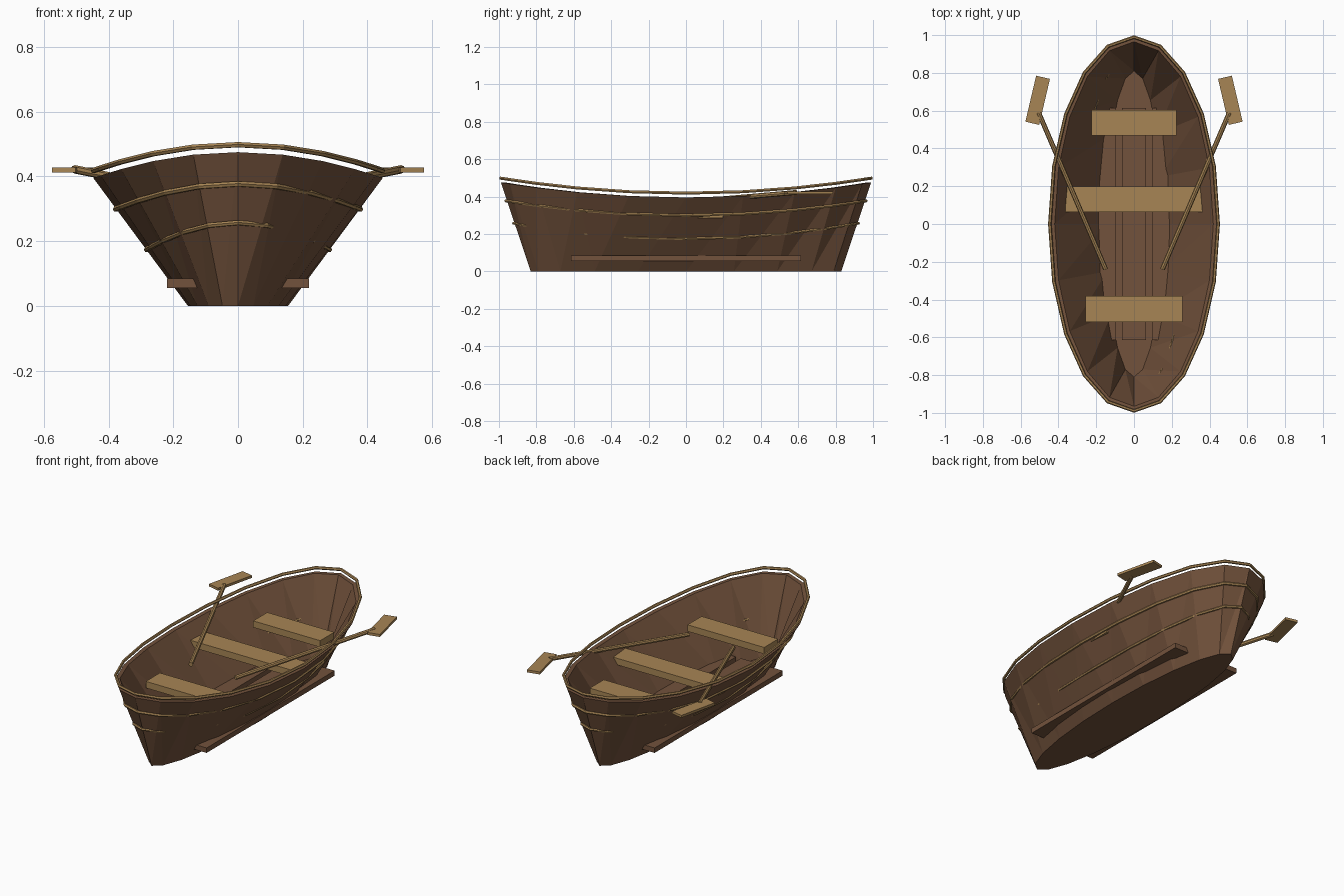
import bpy, math
from mathutils import Vector

if "Cube" in bpy.data.objects:
    bpy.data.objects.remove(bpy.data.objects["Cube"])

N = 20


def material(name, rgb):
    m = bpy.data.materials.new(name)
    m.diffuse_color = (*rgb, 1)
    m.use_nodes = True
    m.node_tree.nodes["Principled BSDF"].inputs["Base Color"].default_value = m.diffuse_color
    return m


DARK = material("dark_wood", (0.17, 0.085, 0.045))
LIGHT = material("light_wood", (0.39, 0.235, 0.09))


def ring(rx, ry, z, sheer=0.0):
    """Ellipse of N points whose ends rise by the sheer."""
    pts = []
    for i in range(N):
        a = 2 * math.pi * i / N
        s = math.sin(a)
        pts.append((rx * math.cos(a), ry * s, z + sheer * s * s))
    return pts


def finish(name, mesh, mat):
    mesh.materials.append(mat)
    ob = bpy.data.objects.new(name, mesh)
    bpy.context.collection.objects.link(ob)
    return ob


def box(name, loc, size, mat, rot=0):
    bpy.ops.mesh.primitive_cube_add(size=1, location=loc, rotation=(0, 0, rot))
    ob = bpy.context.object
    ob.name = name
    ob.scale = size
    ob.data.materials.append(mat)
    return ob


def hoop(name, pts, radius):
    """Closed tube through the points."""
    cu = bpy.data.curves.new(name, 'CURVE')
    cu.dimensions = '3D'
    cu.bevel_depth = radius
    cu.bevel_resolution = 1
    sp = cu.splines.new('POLY')
    sp.points.add(len(pts) - 1)
    for p, co in zip(sp.points, pts):
        p.co = (*co, 1)
    sp.use_cyclic_u = True
    sp.use_smooth = False
    return finish(name, cu, LIGHT)


# Hull: outer shell, rim, inner shell and floor, with twisted side panels split one way
rings = [ring(0.155, 0.83, 0.0), ring(0.447, 0.99, 0.395, 0.08),
         ring(0.42, 0.965, 0.395, 0.08), ring(0.148, 0.81, 0.03)]
verts = [p for r in rings for p in r]
faces = [tuple(reversed(range(N))), tuple(range(3 * N, 4 * N))]
for i in range(N):
    j = (i + 1) % N
    for k in range(3):
        a, b, c, d = k * N + i, k * N + j, (k + 1) * N + j, (k + 1) * N + i
        if k == 2:
            faces += [(a, b, d), (b, c, d)]
        else:
            faces += [(a, b, c), (a, c, d)]
me = bpy.data.meshes.new("hull")
me.from_pydata(verts, [], faces)
finish("hull", me, DARK)

# Gunwale and rubbing strakes
hoop("gunwale", ring(0.446, 0.99, 0.418, 0.08), 0.009)
hoop("upper_strake", ring(0.378, 0.962, 0.299, 0.078), 0.009)
hoop("lower_strake", ring(0.283, 0.922, 0.174, 0.083), 0.008)

# Floor boards, the outer two showing through the hull sides
for i in (-1, 0, 1):
    box("floor_board", (i * 0.157, 0, 0.07), (0.125, 1.23, 0.03), DARK)

# Seats
for name, y, w in (("front_seat", -0.45, 0.515), ("middle_seat", 0.13, 0.725),
                   ("rear_seat", 0.535, 0.45)):
    box(name, (0, y, 0.305), (w, 0.135, 0.04), LIGHT)

# Oars
for s, side in ((-1, "left"), (1, "right")):
    p, q = Vector((s * 0.15, -0.24, 0.35)), Vector((s * 0.505, 0.59, 0.422))
    d = q - p
    bpy.ops.mesh.primitive_cylinder_add(vertices=8, radius=0.013, depth=d.length,
                                        location=(p + q) / 2)
    shaft = bpy.context.object
    shaft.name = side + "_oar_shaft"
    shaft.rotation_euler = d.to_track_quat('Z', 'Y').to_euler()
    shaft.data.materials.append(LIGHT)
    box(side + "_oar_blade", (s * 0.51, 0.655, 0.42), (0.075, 0.25, 0.015), LIGHT, s * 0.23)
